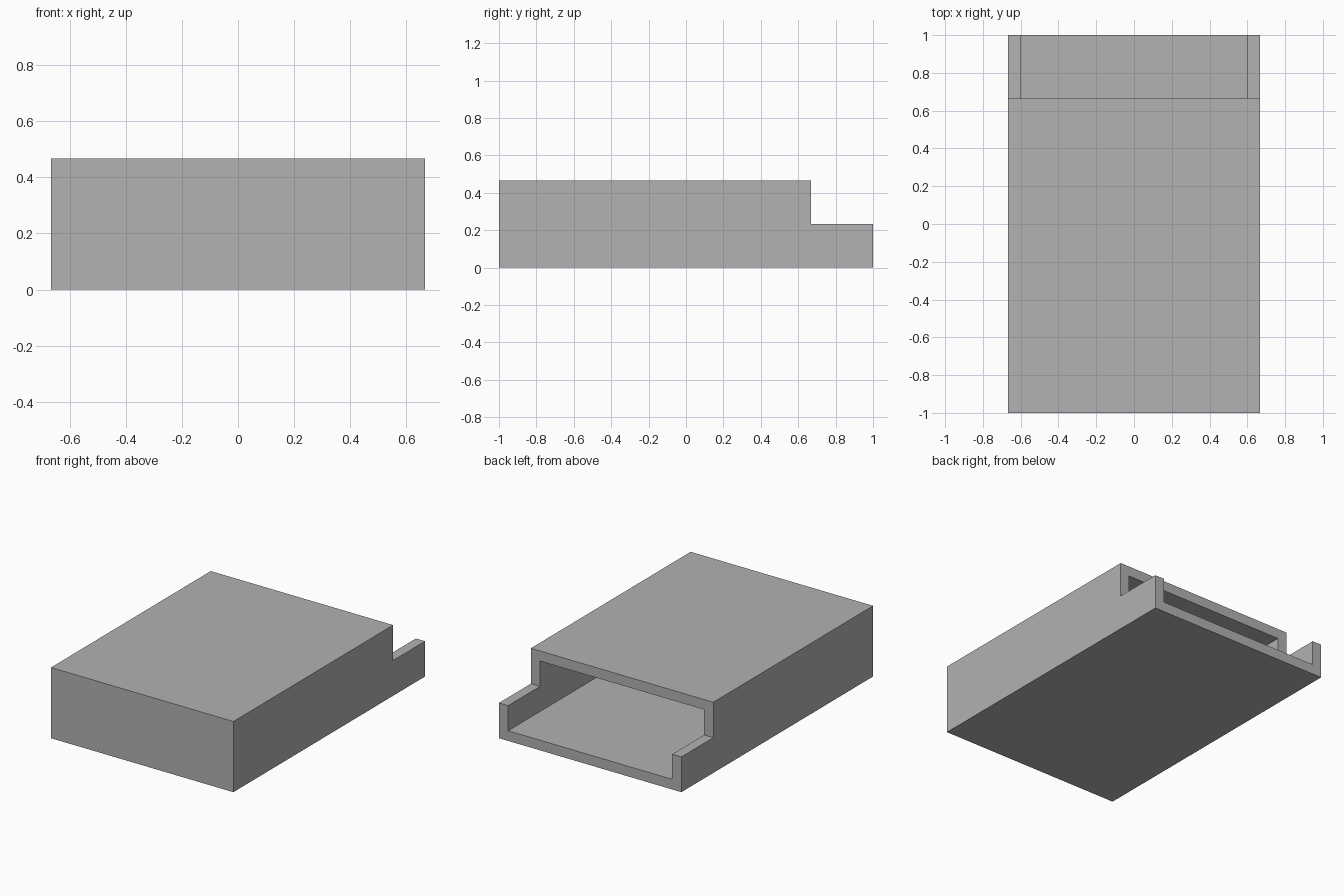
import bpy
import bmesh
from mathutils import Vector

cube = bpy.data.objects.get("Cube")
if cube:
    bpy.data.objects.remove(cube, do_unlink=True)

WIDTH, LENGTH, HEIGHT = 1.333, 2.0, 0.467
WALL = 0.067
STEP_Y, STEP_Z = 0.667, 0.233

grey = bpy.data.materials.new("plain grey")
grey.use_nodes = True
grey.diffuse_color = (0.445, 0.445, 0.445, 1)
grey.node_tree.nodes["Principled BSDF"].inputs["Base Color"].default_value = grey.diffuse_color


def extrude_profile(name, profile, width):
    """Extrude a (y, z) side profile across x, centred on x = 0."""
    bm = bmesh.new()
    face = bm.faces.new([bm.verts.new((-width / 2, y, z)) for y, z in profile])
    result = bmesh.ops.extrude_face_region(bm, geom=[face])
    moved = [v for v in result["geom"] if isinstance(v, bmesh.types.BMVert)]
    bmesh.ops.translate(bm, verts=moved, vec=Vector((width, 0, 0)))
    bmesh.ops.recalc_face_normals(bm, faces=bm.faces)
    mesh = bpy.data.meshes.new(name)
    bm.to_mesh(mesh)
    bm.free()
    mesh.materials.append(grey)
    obj = bpy.data.objects.new(name, mesh)
    bpy.context.collection.objects.link(obj)
    return obj


# Outer sleeve with the stepped-down back end
front, back = -LENGTH / 2, LENGTH / 2
sleeve = extrude_profile("sleeve_box", [
    (front, 0), (back, 0), (back, STEP_Z),
    (STEP_Y, STEP_Z), (STEP_Y, HEIGHT), (front, HEIGHT)], WIDTH)

# Cavity open at the back, leaving an even wall on the other sides
inner_front, inner_top = front + WALL, HEIGHT - WALL
cavity = extrude_profile("cavity_cutter", [
    (inner_front, WALL), (back + WALL, WALL),
    (back + WALL, inner_top), (inner_front, inner_top)], WIDTH - 2 * WALL)
cavity.hide_render = True
cavity.hide_set(True)

hollow = sleeve.modifiers.new("hollow", "BOOLEAN")
hollow.operation = "DIFFERENCE"
hollow.solver = "EXACT"
hollow.object = cavity

# Bake the cut, then drop the cutter
depsgraph = bpy.context.evaluated_depsgraph_get()
cut_mesh = bpy.data.meshes.new_from_object(sleeve.evaluated_get(depsgraph))
sleeve.modifiers.clear()
sleeve.data = cut_mesh
bpy.data.objects.remove(cavity, do_unlink=True)
